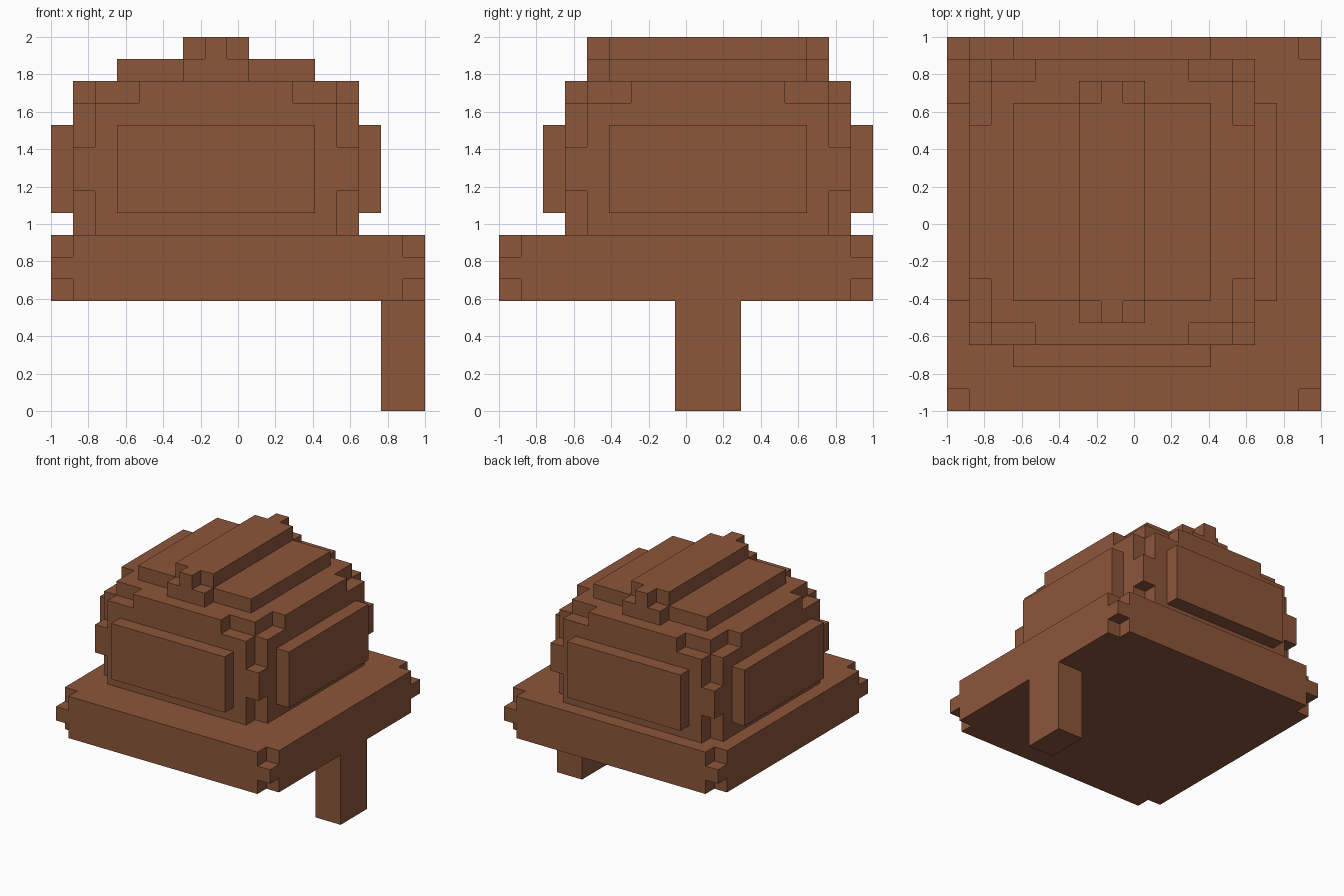
import bpy, bmesh
from itertools import product
from mathutils import Vector

U = 2 / 17  # one block of the 17-block lattice

old = bpy.data.objects.get("Cube")
if old:
    bpy.data.objects.remove(old, do_unlink=True)

brown = bpy.data.materials.new("warm_brown")
brown.use_nodes = True
colour = (0.262, 0.093, 0.042, 1)
brown.diffuse_color = colour
brown.node_tree.nodes["Principled BSDF"].inputs["Base Color"].default_value = colour


def cells(lo, hi):
    """All lattice blocks between two corners."""
    return set(product(*(range(a, b) for a, b in zip(lo, hi))))


def build(name, blocks):
    """Skin a set of blocks with one closed flat-faced mesh."""
    bm = bmesh.new()
    verts = {}

    def vert(p):
        if p not in verts:
            verts[p] = bm.verts.new((p[0] * U - 1, p[1] * U - 1, p[2] * U))
        return verts[p]

    for c in blocks:
        for axis, side in product(range(3), (0, 1)):
            n = list(c)
            n[axis] += 1 if side else -1
            if tuple(n) in blocks:
                continue
            a, b = (axis + 1) % 3, (axis + 2) % 3
            ring = []
            for da, db in ((0, 0), (1, 0), (1, 1), (0, 1)):
                p = list(c)
                p[axis] += side
                p[a] += da
                p[b] += db
                ring.append(vert(tuple(p)))
            bm.faces.new(ring if side else ring[::-1])
    bmesh.ops.dissolve_limit(bm, angle_limit=0.01, verts=bm.verts[:], edges=bm.edges[:])
    mesh = bpy.data.meshes.new(name)
    bm.to_mesh(mesh)
    bm.free()
    mesh.materials.append(brown)
    bpy.context.collection.objects.link(bpy.data.objects.new(name, mesh))


# Wide brim, corners notched above and below
brim = cells((0, 0, 5), (17, 17, 8))
brim -= set(product((0, 16), (0, 16), (5, 7)))
build("brim", brim)

# Dome body, every edge notched near its corners
dome = cells((1, 3, 8), (14, 16, 15))
for x, y in product((1, 13), (3, 15)):
    dome -= {(x, y, z) for z in (8, 9, 12, 13, 14)}
    sx, sy = (1 if x == 1 else -1), (1 if y == 3 else -1)
    for i in range(3):
        dome -= {(x + sx * i, y, 14), (x, y + sy * i, 14)}
build("dome", dome)

# Raised panels on the dome
panels = {
    "front_panel": ((3, 2, 9), (12, 3, 13)),
    "back_panel": ((3, 16, 9), (12, 17, 13)),
    "left_panel": ((14, 5, 9), (15, 14, 13)),
    "right_panel": ((0, 5, 9), (1, 14, 13)),
}
for name, (lo, hi) in panels.items():
    build(name, cells(lo, hi))

# Top panel with the ridge running front to back, notched at both ends
top = cells((3, 5, 15), (12, 14, 16)) | cells((6, 4, 15), (9, 15, 17))
top -= set(product((6, 8), (4, 14), (16,)))
build("top_ridge", top)

# Single post under the left edge
build("post", cells((15, 8, 0), (17, 11, 5)))
